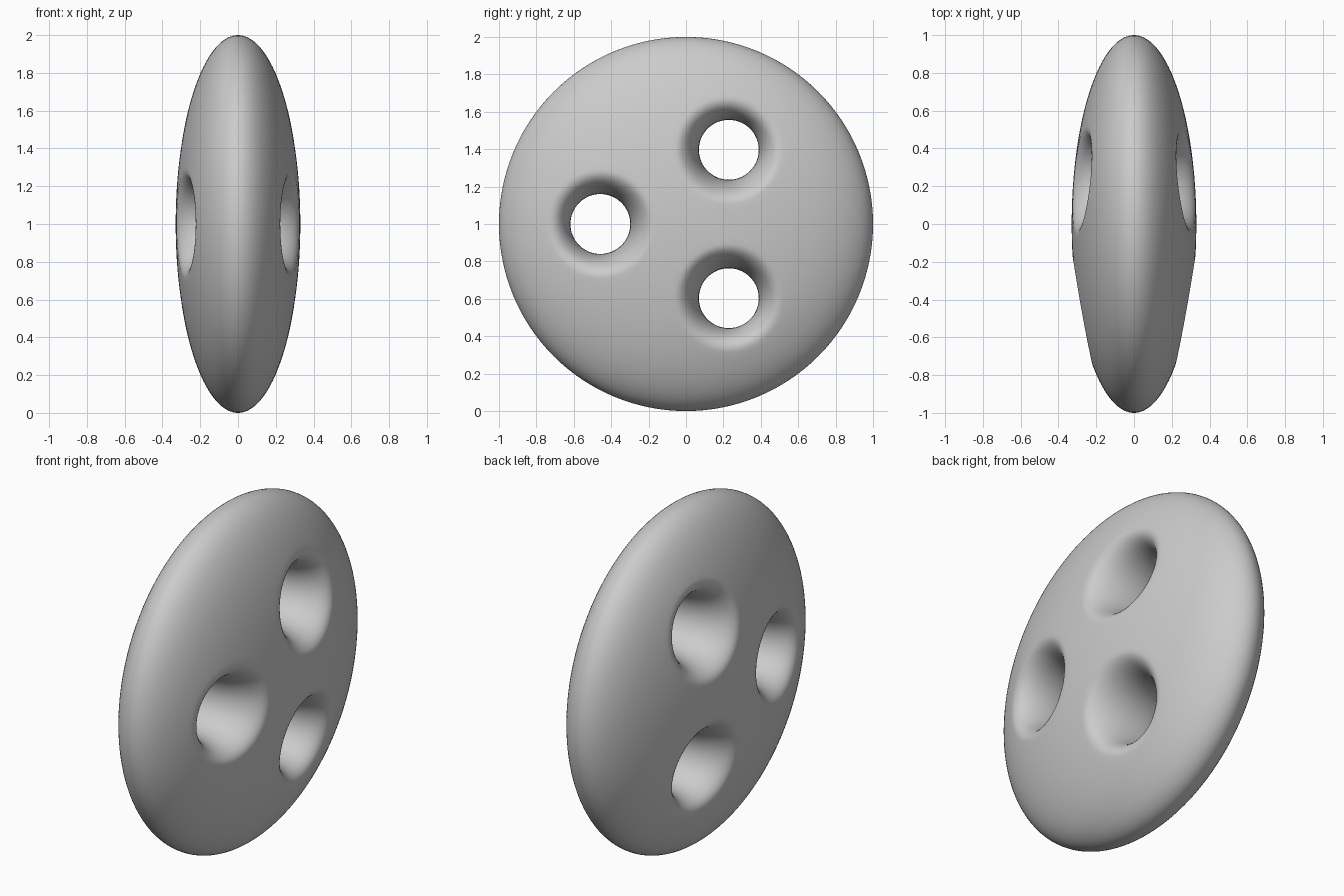
import bpy, bmesh
from math import sin, cos, pi, sqrt, hypot
from mathutils import Vector
from mathutils.geometry import delaunay_2d_cdt

if "Cube" in bpy.data.objects:
    bpy.data.objects.remove(bpy.data.objects["Cube"])

HALF = 0.33                 # half thickness of the lens
R0, R1 = 0.16, 0.29         # hole radius, outer radius of the rounded mouth
HOLES = [(0.458 * cos(pi + k * 2 * pi / 3), 0.458 * sin(pi + k * 2 * pi / 3)) for k in range(3)]


def ring(cx, cy, r, n):
    return [Vector((cx + r * cos(2 * pi * i / n), cy + r * sin(2 * pi * i / n))) for i in range(n)]


def hole_distance(p):
    return min(hypot(p[0] - a, p[1] - b) for a, b in HOLES)


def height(p):
    # Lens surface, rolling over into each hole
    lens = HALF * sqrt(max(0.0, 1 - p[0] ** 2 - p[1] ** 2))
    u = max(0.0, min(1.0, (R1 - hole_distance(p)) / (R1 - R0)))
    h = lens * sqrt(max(0.0, 1 - u * u))
    return h if h > 1e-3 else 0.0


# Sample points: rings of the lens, then denser rings round each hole
pts = [Vector((0, 0))]
for i in range(1, 33):
    r = sin(i / 32 * pi / 2)
    pts += [p for p in ring(0, 0, r, 128 if r > 0.3 else 48) if hole_distance(p) > R1 + 0.012]
for a, b in HOLES:
    for i in range(15):
        pts += ring(a, b, R1 - (R1 - R0) * cos(i / 14 * pi / 2), 64)
    pts += ring(a, b, R0, 64)

verts, _, faces, *_ = delaunay_2d_cdt(pts, [], [], 0, 1e-6)

# One half of the disc, mirrored and joined along the rim and hole waists
bm = bmesh.new()
bv = [bm.verts.new((height(p), p[0], p[1] + 1)) for p in verts]
for f in faces:
    if not all(hole_distance(verts[i]) < R0 + 1e-4 for i in f):
        bm.faces.new([bv[i] for i in f])
bmesh.ops.delete(bm, geom=[v for v in bm.verts if not v.link_faces], context='VERTS')
dup = bmesh.ops.duplicate(bm, geom=bm.verts[:] + bm.edges[:] + bm.faces[:])
for v in dup["geom"]:
    if isinstance(v, bmesh.types.BMVert):
        v.co.x = -v.co.x
bmesh.ops.remove_doubles(bm, verts=bm.verts[:], dist=1e-5)
bmesh.ops.recalc_face_normals(bm, faces=bm.faces[:])
for f in bm.faces:
    f.smooth = True

mesh = bpy.data.meshes.new("three_hole_disc")
bm.to_mesh(mesh)
bm.free()
disc = bpy.data.objects.new("three_hole_disc", mesh)
bpy.context.collection.objects.link(disc)
